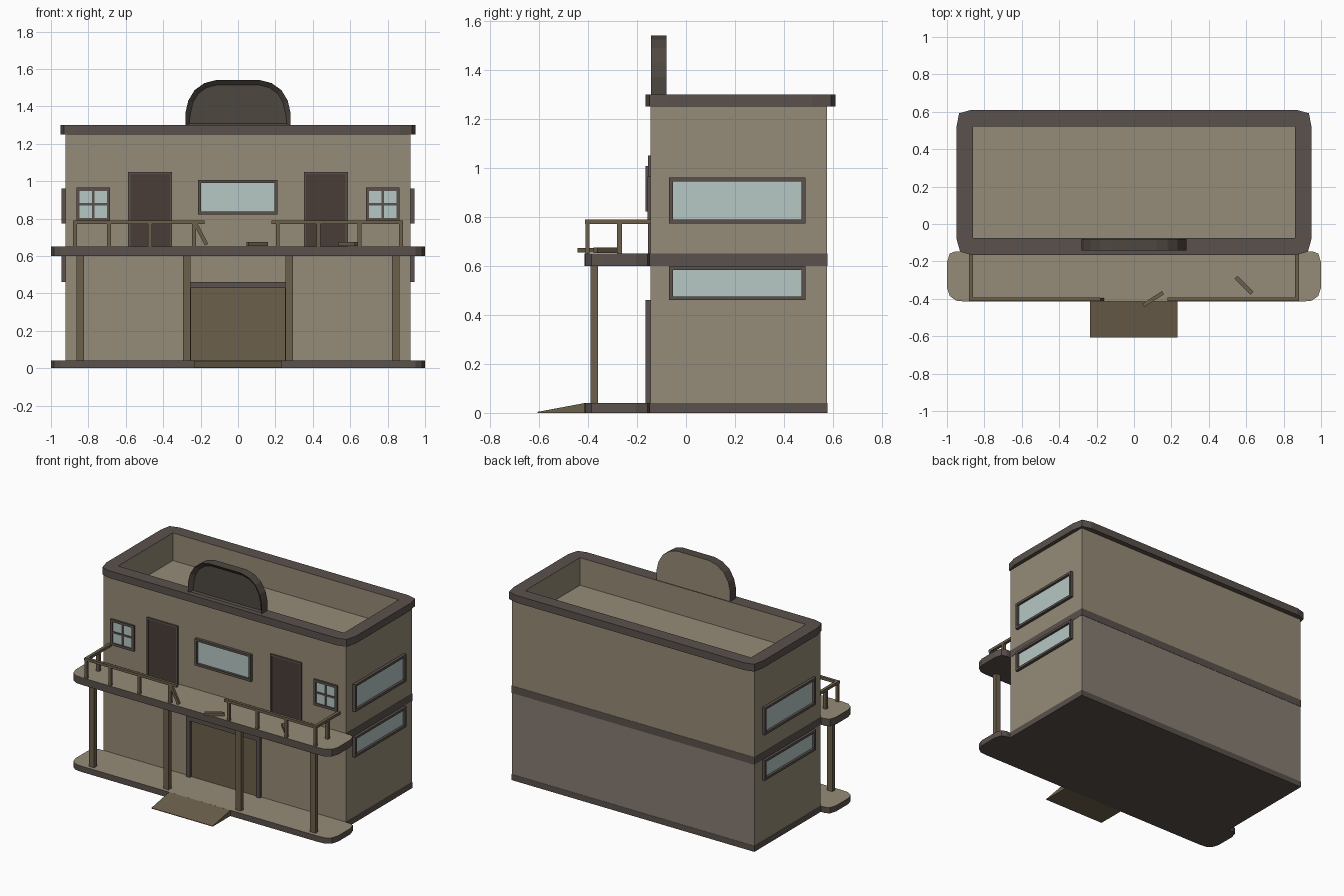
import bpy, bmesh, math
from mathutils import Vector, Matrix

if "Cube" in bpy.data.objects:
    bpy.data.objects.remove(bpy.data.objects["Cube"])


def mat(name, r, g, b):
    m = bpy.data.materials.new(name)
    m.diffuse_color = [(c / 255) ** 2.2 for c in (r, g, b)] + [1]
    m.use_nodes = True
    m.node_tree.nodes["Principled BSDF"].inputs["Base Color"].default_value = m.diffuse_color
    return m


TAN = mat("tan_wall", 148, 138, 118)
GREY = mat("grey_wall", 134, 124, 114)
TRIM = mat("dark_trim", 90, 82, 77)
WOOD = mat("wood", 108, 96, 77)
DOOR = mat("dark_door", 74, 64, 58)
SIGN = mat("sign_dark", 80, 73, 67)
GLASS = mat("glass", 180, 198, 195)


def finish(name, bm, *mats):
    bmesh.ops.recalc_face_normals(bm, faces=bm.faces)
    me = bpy.data.meshes.new(name)
    bm.to_mesh(me)
    bm.free()
    for m in mats:
        me.materials.append(m)
    ob = bpy.data.objects.new(name, me)
    bpy.context.collection.objects.link(ob)
    return ob


def add_box(bm, lo, hi, mi=0):
    lo, hi = Vector(lo), Vector(hi)
    M = Matrix.Translation((lo + hi) / 2) @ Matrix.Diagonal(list(hi - lo) + [1])
    vs = bmesh.ops.create_cube(bm, size=1, matrix=M)["verts"]
    for f in {f for v in vs for f in v.link_faces}:
        f.material_index = mi


def boxes(name, m, *pairs):
    bm = bmesh.new()
    for lo, hi in pairs:
        add_box(bm, lo, hi)
    return finish(name, bm, m)


def plank(name, a, b, w, h):
    """Loose timber running from a to b."""
    a, b = Vector(a), Vector(b)
    ob = boxes(name, WOOD, ((-w / 2, -h / 2, -(b - a).length / 2), (w / 2, h / 2, (b - a).length / 2)))
    ob.location = (a + b) / 2
    ob.rotation_euler = (b - a).to_track_quat('Z', 'Y').to_euler()


# main building: lofted rings from walls over cornice down into the roof well
def rect(x, y0, y1):
    return [c for c in ((x, y0), (x, y1), (-x, y1), (-x, y0)) for _ in range(3)]


half = [(.87, -.165), (.93, -.148), (.95, -.075), (.95, .515), (.935, .592), (.87, .61)]
outer = half + [(-x, y) for x, y in reversed(half)]
wall, well = rect(.923, -.145, .575), rect(.86, -.075, .52)
rings = [(wall, .02), (wall, .62), (wall, 1.25), (outer, 1.25), (outer, 1.30), (well, 1.30), (well, 1.11)]
bm = bmesh.new()
loops = [[bm.verts.new((x, y, z)) for x, y in pts] for pts, z in rings]
for i, (a, b) in enumerate(zip(loops, loops[1:])):
    for k in range(12):
        n = (k + 1) % 12
        f = bm.faces.new((a[k], a[n], b[n], b[k]))
        back = all(v.co.y > .57 for v in f.verts)
        f.material_index = 1 if i == 0 and back else 2 if i in (2, 3, 4) else 0
bm.faces.new(loops[-1])
bm.faces.new(loops[0])
bmesh.ops.remove_doubles(bm, verts=bm.verts, dist=.0005)
finish("building_body", bm, TAN, GREY, TRIM)

# ground deck and balcony slab share one outline
edge = [(.9, -.415), (.95, -.41), (.985, -.385), (1, -.34), (1, -.205), (.985, -.158), (.955, -.146),
        (.925, -.146), (.925, .577)]
outline = edge + [(-x, y) for x, y in reversed(edge)]
for name, z0, z1 in (("ground_deck", 0, .04), ("balcony_slab", .60, .65)):
    bm = bmesh.new()
    f = bm.faces.new([bm.verts.new((x, y, z0)) for x, y in outline])
    ext = bmesh.ops.extrude_face_region(bm, geom=[f])["geom"]
    for g in ext:
        if isinstance(g, bmesh.types.BMVert):
            g.co.z = z1
        elif isinstance(g, bmesh.types.BMFace):
            g.material_index = 1
    finish(name, bm, TRIM, TAN)

# entrance ramp
bm = bmesh.new()
add_box(bm, (-.235, -.607, 0), (.232, -.414, .04))
for v in bm.verts:
    if v.co.y < -.5 and v.co.z > .02:
        v.co.z = .004
finish("entrance_ramp", bm, WOOD)

# rooftop sign board with recessed face
side = [(.28, 1.29), (.28, 1.37), (.266, 1.43), (.232, 1.487), (.18, 1.524), (.12, 1.54)]
bm = bmesh.new()
back = bm.faces.new([bm.verts.new((x, -.08, z)) for x, z in side + [(-x, z) for x, z in reversed(side)]])
ext = bmesh.ops.extrude_face_region(bm, geom=[back])["geom"]
bmesh.ops.translate(bm, vec=(0, -.063, 0), verts=[g for g in ext if isinstance(g, bmesh.types.BMVert)])
bmesh.ops.recalc_face_normals(bm, faces=bm.faces)
bm.normal_update()
front = next(f for f in bm.faces if f.normal.y < -.9)
bmesh.ops.inset_region(bm, faces=[front], thickness=.027)
bmesh.ops.translate(bm, vec=(0, .025, 0), verts=front.verts)
for f in bm.faces:
    if f.normal.y > .9 and f.calc_center_median().y > -.085:
        f.material_index = 1
finish("sign_board", bm, SIGN, TAN)


# framed openings: u runs along the wall, d is the distance out of it
def framed(name, u0, u1, z0, z1, depth, border, panel, place, bars=False, sill=True, frame=TRIM):
    b = border
    parts = [(u0, u0 + b, z0, z1, depth, 0), (u1 - b, u1, z0, z1, depth, 0),
             (u0 + b, u1 - b, z1 - b, z1, depth, 0),
             (u0 + b, u1 - b, z0 + (b if sill else 0), z1 - b, .004, 1)]
    if sill:
        parts.append((u0 + b, u1 - b, z0, z0 + b, depth, 0))
    if bars:
        u, z = (u0 + u1) / 2, (z0 + z1) / 2
        parts += [(u - .006, u + .006, z0 + b, z1 - b, depth * .8, 0),
                  (u0 + b, u1 - b, z - .006, z + .006, depth * .8, 0)]
    bm = bmesh.new()
    for a, c, e, g, d, mi in parts:
        p, q = Vector(place(a, e, -.003)), Vector(place(c, g, d))
        add_box(bm, [min(s) for s in zip(p, q)], [max(s) for s in zip(p, q)], mi)
    finish(name, bm, frame, panel)


def on_front(u, z, d):
    return (u, -.145 - d, z)


framed("main_door", -.282, .282, .04, .46, .02, .031, WOOD, on_front, sill=False)
framed("centre_window", -.215, .212, .822, 1.007, .02, .016, GLASS, on_front)
for s, label in ((-1, "left"), (1, "right")):
    def on_side(u, z, d, s=s):
        return (s * (.923 + d), u, z)
    cx = s * .47
    framed(label + "_balcony_door", cx - .118, cx + .118, .65, 1.05, .01, .012, DOOR, on_front, sill=False)
    cx = s * .774
    framed(label + "_small_window", cx - .09, cx + .09, .787, .965, .012, .017, GLASS, on_front, bars=True)
    framed(label + "_upper_side_window", -.07, .487, .773, .961, .02, .016, GLASS, on_side)
    framed(label + "_lower_side_window", -.07, .487, .46, .60, .02, .016, GLASS, on_side)

    # porch posts
    for k, x in enumerate((.275, .843)):
        boxes(f"{label}_porch_post_{k}", WOOD, ((s * x - .02, -.39, .04), (s * x + .02, -.36, .60)))

    # balcony railing with uprights
    x0, x1 = sorted((s * .18, s * .883))
    sx0, sx1 = sorted((s * .862, s * .883))
    parts = [((x0, -.412, .772), (x1, -.392, .79)), ((sx0, -.392, .772), (sx1, -.145, .79)),
             ((sx0, -.282, .65), (sx1, -.262, .772))]
    for x in (.213 if s > 0 else .235, .43 if s > 0 else .47, .65 if s > 0 else .69, .872):
        parts.append(((s * x - .01, -.41, .65), (s * x + .01, -.394, .772)))
    boxes(label + "_railing", WOOD, *parts)

# broken railing pieces
plank("leaning_baluster", (-.228, -.403, .775), (-.168, -.403, .66), .016, .02)
plank("fallen_plank_centre", (.05, -.435, .664), (.155, -.367, .664), .02, .02)
plank("fallen_plank_right", (.545, -.285, .664), (.63, -.37, .664), .022, .022)
